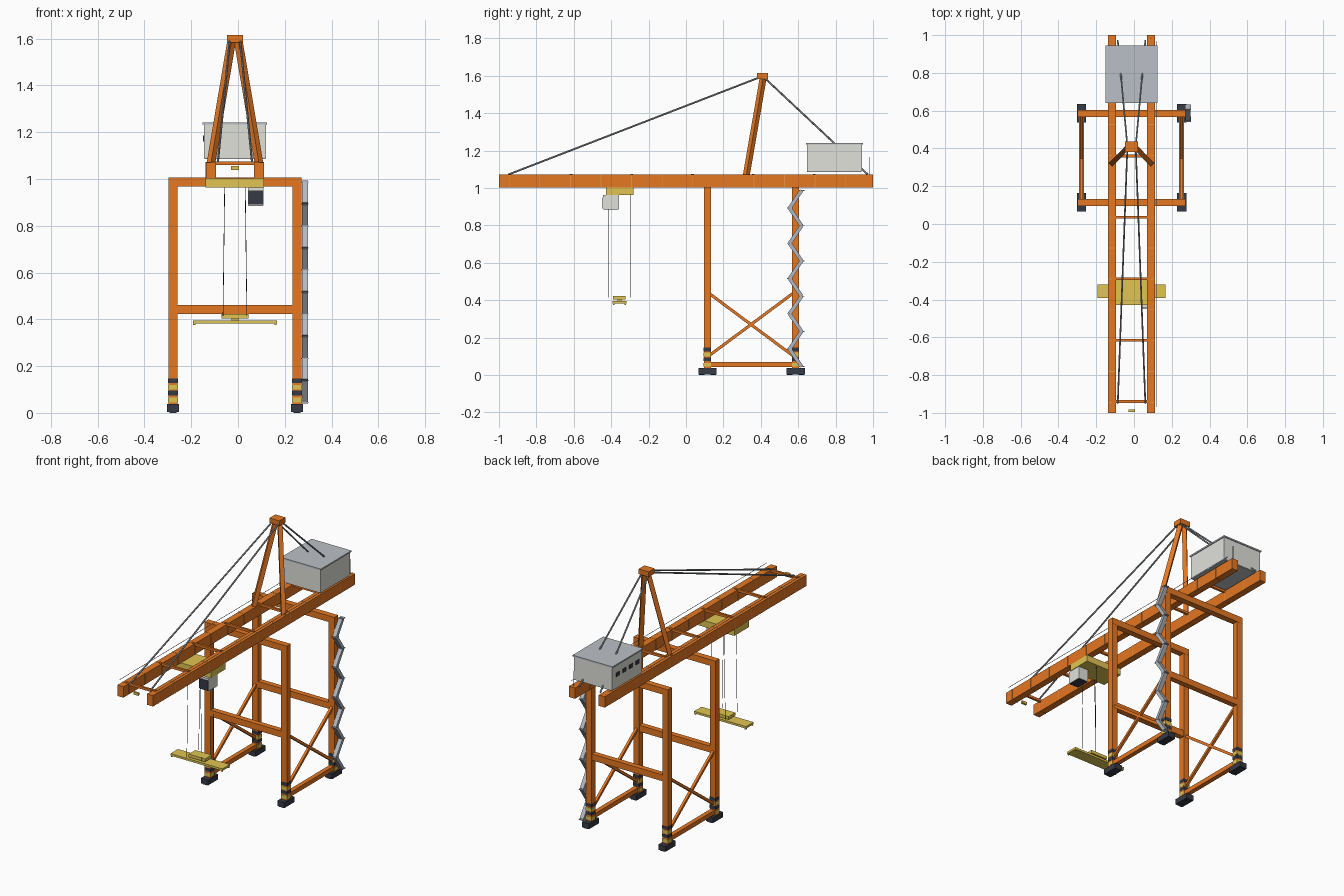
import bpy, bmesh
from mathutils import Vector, Matrix

if "Cube" in bpy.data.objects:
    bpy.data.objects.remove(bpy.data.objects["Cube"])


def material(name, rgb):
    m = bpy.data.materials.new(name)
    m.diffuse_color = (*rgb, 1)
    m.use_nodes = True
    m.node_tree.nodes["Principled BSDF"].inputs["Base Color"].default_value = m.diffuse_color
    return m


ORANGE = material("crane orange", (0.78, 0.185, 0.016))
SEAM = material("seam orange", (0.80, 0.30, 0.05))
YELLOW = material("machine yellow", (0.75, 0.56, 0.085))
DARK = material("dark slate", (0.037, 0.042, 0.06))
WALL = material("pale wall grey", (0.75, 0.75, 0.71))
ROOF = material("roof grey", (0.50, 0.53, 0.57))
STEEL = material("stair steel", (0.45, 0.48, 0.53))
CABLE = material("cable grey", (0.33, 0.35, 0.38))

CX = -0.013                 # centre line of the crane
LEG_X = (CX - 0.265, CX + 0.265)
LEG_Y = (0.112, 0.583)
GIRDER_X = (CX - 0.103, CX + 0.103)


def finish(bm, name, mat):
    bmesh.ops.recalc_face_normals(bm, faces=bm.faces)
    me = bpy.data.meshes.new(name)
    bm.to_mesh(me)
    bm.free()
    me.materials.append(mat)
    ob = bpy.data.objects.new(name, me)
    bpy.context.collection.objects.link(ob)
    return ob


def boxes(name, mat, *bounds):
    """One object of boxes, each (x0, x1, y0, y1, z0, z1)."""
    bm = bmesh.new()
    for x0, x1, y0, y1, z0, z1 in bounds:
        mtx = Matrix.Translation(((x0 + x1) / 2, (y0 + y1) / 2, (z0 + z1) / 2))
        mtx = mtx @ Matrix.Diagonal((x1 - x0, y1 - y0, z1 - z0, 1))
        bmesh.ops.create_cube(bm, size=1, matrix=mtx)
    return finish(bm, name, mat)


def around(x, y, z0, z1, w, d):
    return (x - w / 2, x + w / 2, y - d / 2, y + d / 2, z0, z1)


def strut_matrix(a, b):
    """Local z runs from a to b, local x stays level."""
    z = (b - a).normalized()
    x = Vector((0, 0, 1)).cross(z).normalized()
    m = Matrix((x, z.cross(x), z)).transposed().to_4x4()
    m.translation = (a + b) / 2
    return m


def struts(name, mat, pairs, w, d):
    """Square bars from point to point."""
    bm = bmesh.new()
    for a, b in pairs:
        a, b = Vector(a), Vector(b)
        m = strut_matrix(a, b) @ Matrix.Diagonal((w, d, (b - a).length, 1))
        bmesh.ops.create_cube(bm, size=1, matrix=m)
    return finish(bm, name, mat)


def cables(name, pairs, r, mat=CABLE):
    """Thin round bars from point to point."""
    bm = bmesh.new()
    for a, b in pairs:
        a, b = Vector(a), Vector(b)
        bmesh.ops.create_cone(bm, cap_ends=True, segments=6, radius1=r, radius2=r,
                              depth=(b - a).length, matrix=strut_matrix(a, b))
    return finish(bm, name, mat)


corners = [(x, y) for x in LEG_X for y in LEG_Y]

# Portal frame: bogies, legs, hazard bands, beams, sills, cross braces
boxes("bogies", DARK, *[around(x, y + 0.003, 0.004, 0.037, 0.05, 0.098) for x, y in corners])
boxes("bogie_wheels", DARK, *[around(x, y + s, 0, 0.02, 0.03, 0.03)
                              for x, y in corners for s in (-0.028, 0.034)])
boxes("legs", ORANGE, *[around(x, y + 0.002, 0.035, 0.97, 0.04, 0.037) for x, y in corners])
for label, mat, levels in (("yellow", YELLOW, (0.045, 0.1)), ("dark", DARK, (0.075, 0.127))):
    boxes(f"leg_bands_{label}", mat, *[around(x, y + 0.002, z, z + 0.02, 0.042, 0.039)
                                       for x, y in corners for z in levels])
boxes("portal_beams", ORANGE, *[(LEG_X[0] - 0.02, LEG_X[1] + 0.02, y - 0.017, y + 0.021, 0.967, 1.006)
                                for y in LEG_Y])
boxes("middle_beams", ORANGE, *[(LEG_X[0], LEG_X[1], y - 0.015, y + 0.019, 0.422, 0.462)
                                for y in LEG_Y])
boxes("sill_beams", ORANGE, *[(x - 0.014, x + 0.014, LEG_Y[0], LEG_Y[1], 0.043, 0.071)
                              for x in LEG_X])
struts("cross_braces", ORANGE,
       [((x, LEG_Y[0], za), (x, LEG_Y[1], zb)) for x in LEG_X
        for za, zb in ((0.445, 0.095), (0.095, 0.445))], 0.016, 0.016)

# Twin girders with seams, ties and handrails
boxes("girders", ORANGE, *[around(x, 0, 1.003, 1.071, 0.042, 2.0) for x in GIRDER_X])
boxes("girder_seams", SEAM, *[around(x, -0.945 + 0.1635 * i, 1.002, 1.072, 0.044, 0.004)
                              for x in GIRDER_X for i in range(12)])
boxes("girder_ties", ORANGE, *[(GIRDER_X[0], GIRDER_X[1], y - 0.007, y + 0.007, 1.06, 1.075)
                               for y in [-0.94 + 0.325 * i for i in range(6)]])
rail_x = (CX - 0.13, CX + 0.13)
boxes("handrails", CABLE, *[around(x, 0, 1.09, 1.092, 0.002, 1.94) for x in rail_x])
boxes("rear_mast", CABLE, around(GIRDER_X[1], 0.983, 1.07, 1.165, 0.003, 0.003))
boxes("boom_tip_lamp", YELLOW, around(CX, -0.988, 1.039, 1.055, 0.034, 0.013))

# A-frame tower and its stays
struts("tower_legs", ORANGE, [((CX + s * 0.103, 0.322, 1.065), (CX + s * 0.014, 0.413, 1.592))
                              for s in (-1, 1)], 0.026, 0.026)
boxes("tower_cap", ORANGE, around(CX, 0.409, 1.583, 1.615, 0.07, 0.058))
cables("stays", [((CX + s * 0.022, 0.41, 1.598), (CX + s * 0.073, y, 1.072))
                 for s in (-1, 1) for y in (-0.95, 0.972)], 0.005)

# Machinery house
boxes("house_floor", ROOF, around(CX, 0.793, 1.086, 1.091, 0.262, 0.29))
boxes("house_walls", WALL, around(CX, 0.793, 1.09, 1.233, 0.266, 0.294))
boxes("house_roof", ROOF, around(CX, 0.793, 1.232, 1.241, 0.276, 0.304))
boxes("house_windows", DARK, *[around(CX - 0.134, y, 1.16, 1.185, 0.005, 0.036)
                               for y in (0.69, 0.755, 0.82, 0.885)])

# Trolley with driver's cab
boxes("trolley", YELLOW, around(CX, -0.355, 0.963, 1.003, 0.25, 0.146))
boxes("cab", WALL, around(0.075, -0.401, 0.887, 0.963, 0.066, 0.086))
boxes("cab_windows", DARK, around(0.075, -0.445, 0.89, 0.95, 0.062, 0.005),
      around(0.075, -0.401, 0.884, 0.888, 0.062, 0.082))

# Hoist ropes and container spreader
cables("hoist_ropes", [((CX + s * 0.044, y, 0.965), (CX + s * 0.051, y, 0.415))
                       for s in (-1, 1) for y in (-0.415, -0.297)], 0.0014, DARK)
boxes("headblock", YELLOW, around(CX, -0.356, 0.404, 0.423, 0.114, 0.066))
boxes("spreader_links", YELLOW, around(CX, -0.356, 0.392, 0.406, 0.03, 0.02))
boxes("spreader", YELLOW, around(CX, -0.356, 0.382, 0.395, 0.36, 0.074))
boxes("spreader_locks", YELLOW, *[around(CX + s * 0.174, -0.356 + t * 0.031, 0.375, 0.383, 0.009, 0.009)
                                  for s in (-1, 1) for t in (-1, 1)])

# Zigzag stair on the rear right leg
turns = [(0.286, 0.618 if i % 2 == 0 else 0.554, 0.045 + 0.0942 * i) for i in range(11)]
struts("stair_flights", STEEL, list(zip(turns, turns[1:])), 0.026, 0.02)
boxes("stair_landings", STEEL, *[around(x, y, z - 0.002, z + 0.002, 0.03, 0.03)
                                 for x, y, z in turns])
